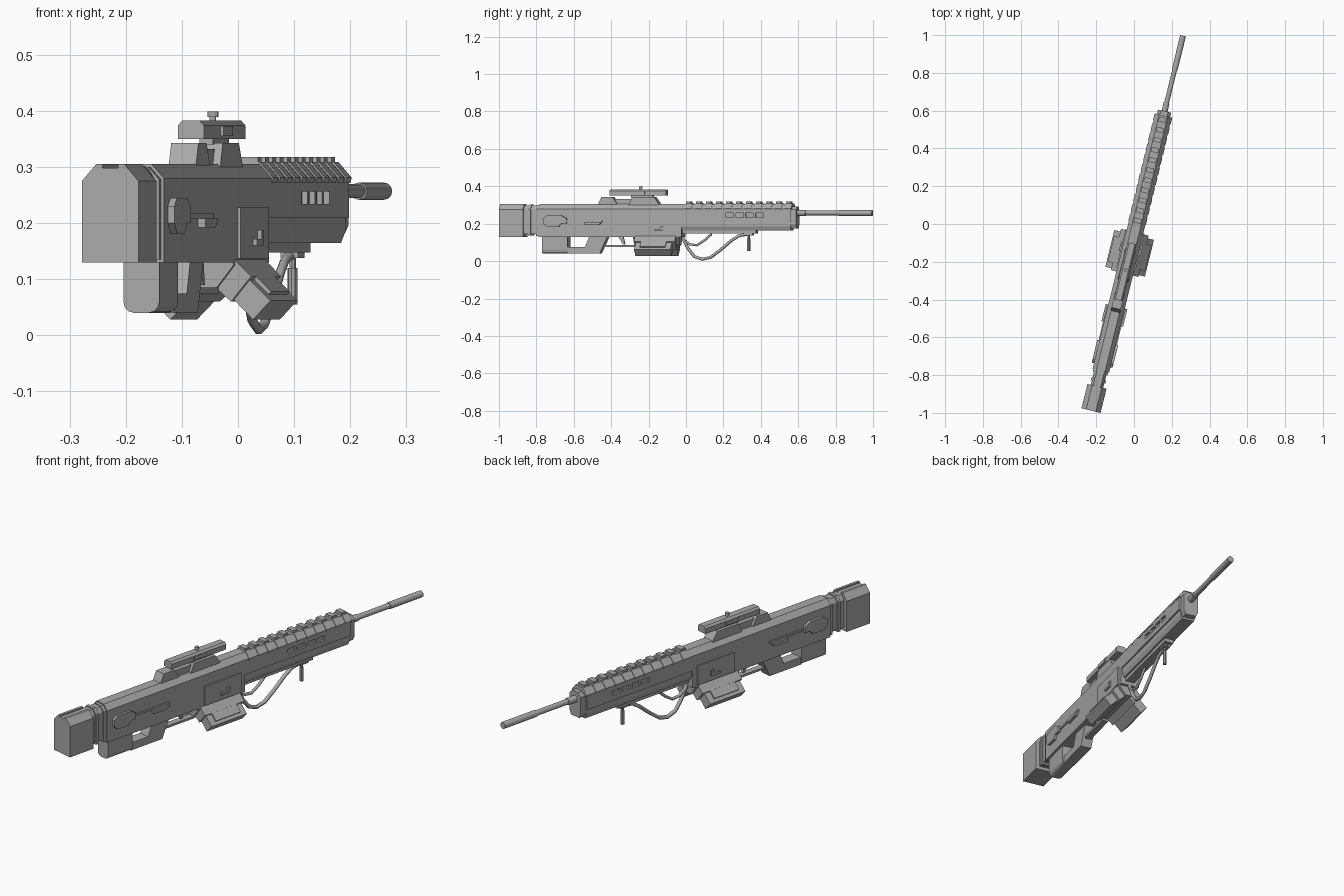
import bpy, bmesh, math
from mathutils import Matrix, Vector

cube = bpy.data.objects.get("Cube")
if cube:
    bpy.data.objects.remove(cube)

# Single metal colour
metal = bpy.data.materials.new("grey_metal")
metal.use_nodes = True
GREY = (0.4, 0.4, 0.4, 1)
metal.diffuse_color = GREY
metal.node_tree.nodes["Principled BSDF"].inputs["Base Color"].default_value = GREY

# The whole rifle lies along its own y axis, turned about z
FRAME = Matrix.Translation((0.015, 0, 0)) @ Matrix.Rotation(math.radians(-13.8), 4, "Z")


def finish(name, bm):
    bmesh.ops.recalc_face_normals(bm, faces=bm.faces[:])
    mesh = bpy.data.meshes.new(name)
    bm.to_mesh(mesh)
    bm.free()
    mesh.materials.append(metal)
    ob = bpy.data.objects.new(name, mesh)
    bpy.context.collection.objects.link(ob)
    ob.matrix_world = FRAME
    return ob


def extrude(name, points, shift):
    bm = bmesh.new()
    face = bm.faces.new([bm.verts.new(p) for p in points])
    new = bmesh.ops.extrude_face_region(bm, geom=[face])["geom"]
    bmesh.ops.translate(bm, vec=shift, verts=[v for v in new if isinstance(v, bmesh.types.BMVert)])
    bm.faces.ensure_lookup_table()
    return finish(name, bm)


def prism(name, section, a, b):
    """Cross-section in x,z run along the length from a to b."""
    return extrude(name, [(x, a, z) for x, z in section], (0, b - a, 0))


def plate(name, outline, x0, x1):
    """Side outline in y,z given a thickness from x0 to x1."""
    return extrude(name, [(x0, y, z) for y, z in outline], (x1 - x0, 0, 0))


def box(name, x0, x1, y0, y1, z0, z1):
    return prism(name, [(x0, z0), (x1, z0), (x1, z1), (x0, z1)], y0, y1)


def sym(half):
    """Mirror a right-hand half section, listed from bottom to top."""
    return half + [(-x, z) for x, z in reversed(half)]


def rod(name, p, q, r, sides=12):
    p, q = Vector(p), Vector(q)
    bm = bmesh.new()
    m = Matrix.Translation((p + q) / 2) @ (q - p).to_track_quat("Z", "Y").to_matrix().to_4x4()
    bmesh.ops.create_cone(bm, cap_ends=True, segments=sides, radius1=r, radius2=r,
                          depth=(q - p).length, matrix=m)
    return finish(name, bm)


def tube(name, path, r):
    curve = bpy.data.curves.new(name, "CURVE")
    curve.dimensions = "3D"
    curve.bevel_depth = r
    curve.bevel_resolution = 1
    curve.use_fill_caps = True
    spline = curve.splines.new("POLY")
    spline.points.add(len(path) - 1)
    for point, (y, z) in zip(spline.points, path):
        point.co = (0, y, z, 1)
    curve.materials.append(metal)
    ob = bpy.data.objects.new(name, curve)
    bpy.context.collection.objects.link(ob)
    ob.matrix_world = FRAME


# Shoulder stock with grooved top, and its neck
prism("stock", sym([(.052, .13), (.052, .275), (.026, .305), (.014, .305), (.014, .298)]), -1.0175, -.885)
prism("stock_neck", sym([(.034, .145), (.034, .275), (.02, .297)]), -.885, -.81)
prism("stock_collar", sym([(.04, .137), (.04, .278), (.022, .302)]), -.86, -.845)

# Receiver
shell = [(.045, .13), (.045, .28), (.023, .305)]
prism("receiver", sym(shell), -.8, -.015)
prism("receiver_end", sym([(.04, .135), (.04, .278), (.02, .3)]), -.815, -.8)

# Handguard, with side slots cut in
guard = prism("handguard", sym([(.03, .165), (.038, .185), (.038, .21), (.045, .21),
                                (.045, .28), (.023, .305)]), -.015, .585)
prism("handguard_end", sym([(.026, .175), (.036, .195), (.036, .275), (.02, .292)]), .585, .615)
box("lower_rail", -.022, .022, -.015, .39, .148, .165)
for side in (-1, 1):
    for i in range(4):
        y = .23 + i * .055
        cutter = box("slot_cutter", side * .035, side * .06, y, y + .043, .234, .256)
        cutter.hide_render = True
        cutter.hide_viewport = True
        cut = guard.modifiers.new("slot", "BOOLEAN")
        cut.operation = "DIFFERENCE"
        cut.solver = "EXACT"
        cut.object = cutter

# Top rail teeth with ribs over the chamfers
for i in range(11):
    y = .005 + i * .055
    box("rail_tooth", -.02, .02, y, y + .026, .3, .318)
    prism("rail_rib", sym([(.046, .272), (.048, .281), (.024, .309)]), y, y + .036)

# Barrel
barrel_z = .257
for name, a, b, r in (("barrel_sleeve", .6, .66, .016), ("barrel", .6, .86, .0125), ("muzzle", .84, 1.026, .0155)):
    rod(name, (0, a, barrel_z), (0, b, barrel_z), r)

# Rear magazine and grip frame
magazine = box("rear_magazine", -.033, .033, -.785, -.645, .04, .135)
bevel = magazine.modifiers.new("round", "BEVEL")
bevel.width, bevel.segments = .02, 3
bevel.limit_method = "WEIGHT"
weights = magazine.data.attributes.new("bevel_weight_edge", "FLOAT", "EDGE")
for e in magazine.data.edges:
    a, b = (magazine.data.vertices[v].co for v in e.vertices)
    if max(a.z, b.z) < .1 and abs(a.y - b.y) > .1:
        weights.data[e.index].value = 1
plate("grip_frame", [(-.65, .04), (-.47, .04), (-.425, .135), (-.525, .135), (-.55, .075), (-.65, .075)],
      -.026, .026)

# Trigger and guard
plate("trigger", [(-.375, .135), (-.345, .135), (-.335, .09), (-.345, .09)], -.006, .006)
box("trigger_guard", -.015, .015, -.46, -.27, .075, .085)

# Splayed side magazines and their housing
prism("magazine_housing", sym([(.014, .085), (.045, .125), (.045, .14)]), -.28, -.03)
for side in (-1, 1):
    def splay(points):
        return [(side * x, z) for x, z in points]
    prism("side_magazine", splay([(.011, .094), (.04, .128), (.108, .062), (.076, .028)]), -.26, -.06)
    prism("magazine_collar", splay([(.008, .087), (.045, .135), (.075, .105), (.038, .06)]), -.27, -.045)
    prism("magazine_strip", splay([(.052, .117), (.057, .122), (.102, .078), (.097, .073)]), -.23, -.09)
    # Side fittings on the receiver
    def side_plate(name, outline, depth):
        plate(name, outline, side * .043, side * (.045 + depth))
    side_plate("cheek_plate", [(-.77, .2), (-.75, .182), (-.69, .182), (-.675, .2), (-.645, .2),
                               (-.645, .228), (-.675, .245), (-.75, .245), (-.77, .23)], .012)
    side_plate("bolt_track", [(-.645, .208), (-.45, .208), (-.45, .218), (-.645, .218)], .005)
    side_plate("bolt_handle", [(-.545, .192), (-.47, .192), (-.45, .208), (-.545, .208)], .014)
    side_plate("port_cover", [(-.25, .137), (-.04, .137), (-.04, .228), (-.25, .228)], .006)
    side_plate("port_latch", [(-.16, .16), (-.11, .16), (-.11, .188), (-.125, .188), (-.125, .172), (-.16, .172)], .014)

# Sight mounts, sight and knob
plate("rear_mount", [(-.48, .3), (-.46, .343), (-.4, .343), (-.37, .3)], -.025, .025)
plate("front_mount", [(-.31, .3), (-.29, .343), (-.17, .343), (-.14, .3)], -.028, .028)
box("mount_bridge", -.014, .014, -.42, -.17, .3, .332)
box("mount_post", -.012, .012, -.3, -.18, .34, .355)
prism("sight", sym([(.024, .35), (.024, .374), (.016, .383)]), -.415, -.105)
box("sight_side_plate", -.029, .029, -.29, -.22, .355, .373)
rod("knob_stem", (0, -.25, .38), (0, -.25, .392), .006)
rod("knob_cap", (0, -.25, .389), (0, -.25, .399), .01)

# Curved under-tubes and front foot
tube("large_loop", [(-.02, .13), (.01, .07), (.045, .025), (.09, .01), (.135, .02), (.19, .06),
                    (.25, .11), (.29, .135), (.37, .15)], .009)
tube("small_loop", [(-.02, .12), (.02, .09), (.06, .085), (.1, .11), (.14, .145)], .007)
rod("foot_stem", (0, .345, .15), (0, .345, .1), .006, 8)
rod("foot", (0, .345, .12), (0, .345, .055), .009, 8)
box("foot_clamp", -.016, .016, .32, .37, .138, .15)
